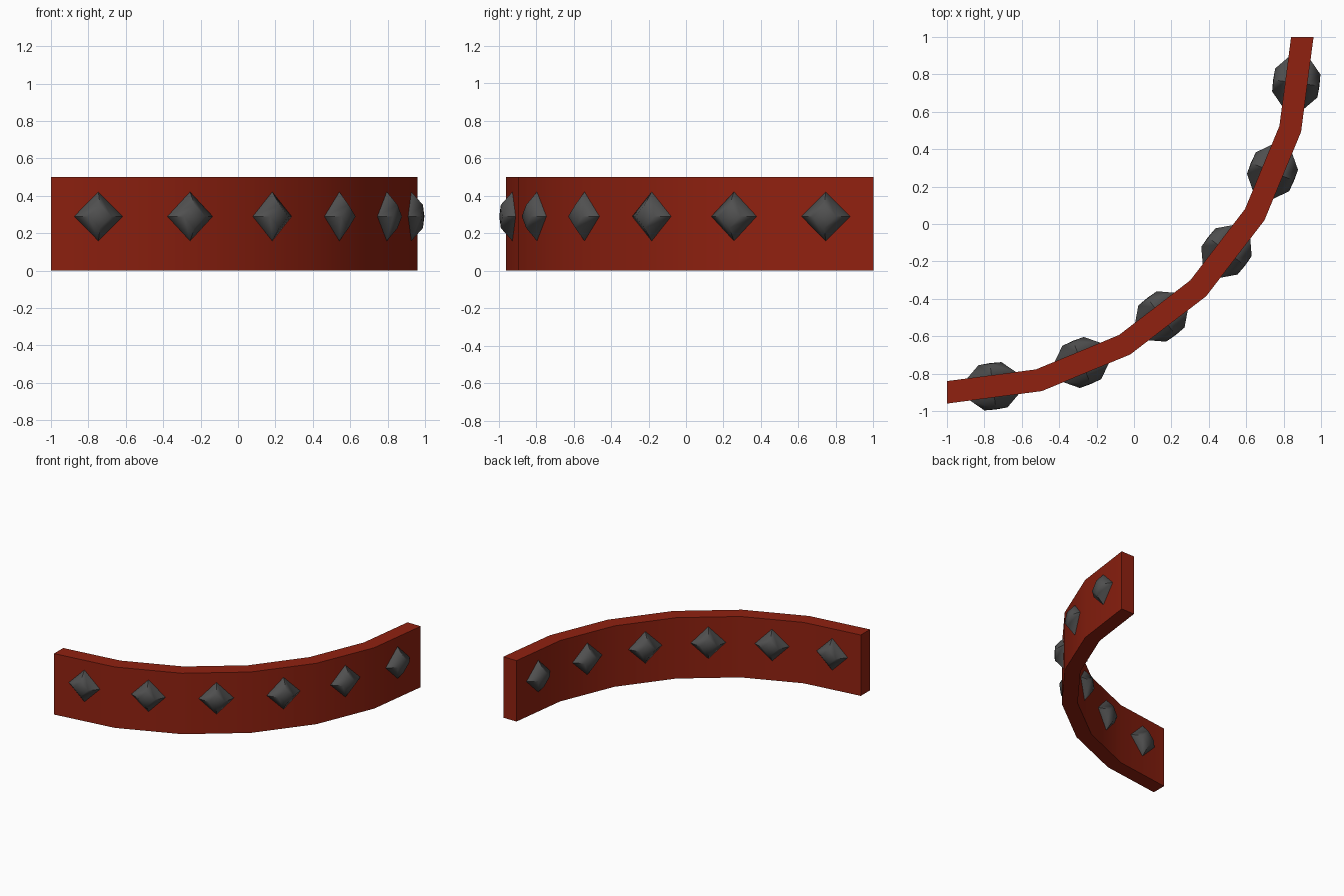
import bpy, bmesh, math
from mathutils import Matrix, Vector

if "Cube" in bpy.data.objects:
    bpy.data.objects.remove(bpy.data.objects["Cube"])

SEGMENTS = 6
R_IN, R_OUT, HEIGHT = 1.84, 1.96, 0.5
CENTRE = Vector((-1, 1, 0))
STEP = math.pi / 2 / SEGMENTS


def material(name, rgb):
    m = bpy.data.materials.new(name)
    m.diffuse_color = (*rgb, 1)
    m.use_nodes = True
    m.node_tree.nodes["Principled BSDF"].inputs["Base Color"].default_value = m.diffuse_color
    return m


def finish(name, bm, mat, angle):
    bmesh.ops.recalc_face_normals(bm, faces=bm.faces)
    me = bpy.data.meshes.new(name)
    bm.to_mesh(me)
    bm.free()
    me.materials.append(mat)
    ob = bpy.data.objects.new(name, me)
    bpy.context.collection.objects.link(ob)
    bpy.ops.object.select_all(action='DESELECT')
    ob.select_set(True)
    bpy.context.view_layer.objects.active = ob
    bpy.ops.object.shade_smooth_by_angle(angle=math.radians(angle))
    return ob


def outward(a):
    return Vector((math.sin(a), -math.cos(a), 0))


def loft(bm, rings):
    for r0, r1 in zip(rings, rings[1:]):
        n = len(r0)
        for i in range(n):
            j = (i + 1) % n
            bm.faces.new((r0[i], r0[j], r1[j], r1[i]))


red = material("brick_red", (0.28, 0.015, 0.005))
grey = material("dark_grey", (0.08, 0.08, 0.08))

# Curved band: a rectangle swept through a quarter circle
bm = bmesh.new()
rings = []
for k in range(SEGMENTS + 1):
    d = outward(k * STEP)
    rings.append([bm.verts.new(CENTRE + d * r + Vector((0, 0, z)))
                  for r, z in ((R_IN, 0), (R_OUT, 0), (R_OUT, HEIGHT), (R_IN, HEIGHT))])
loft(bm, rings)
bm.faces.new(rings[0])
bm.faces.new(rings[-1])
finish("curved_band", bm, red, 30)

# Four-sided rounded stud through the middle of each band segment
PROFILE = [(-0.122, 0.062), (-0.06, 0.131), (0.06, 0.131), (0.122, 0.062)]
MID_R = (R_IN + R_OUT) / 2 * math.cos(STEP / 2)
for k in range(SEGMENTS):
    a = (k + 0.5) * STEP
    bm = bmesh.new()
    rings = [[bm.verts.new((r * math.cos(q * math.pi / 2), h, r * math.sin(q * math.pi / 2)))
              for q in range(4)] for h, r in PROFILE]
    loft(bm, rings)
    for ring, h in ((rings[0], -0.125), (rings[-1], 0.125)):
        tip = bm.verts.new((0, h, 0))
        for i in range(4):
            bm.faces.new((ring[i], ring[(i + 1) % 4], tip))
    place = Matrix.Translation(CENTRE + outward(a) * MID_R + Vector((0, 0, 0.29)))
    bm.transform(place @ Matrix.Rotation(a, 4, 'Z'))
    finish(f"stud_{k + 1}", bm, grey, 65)
